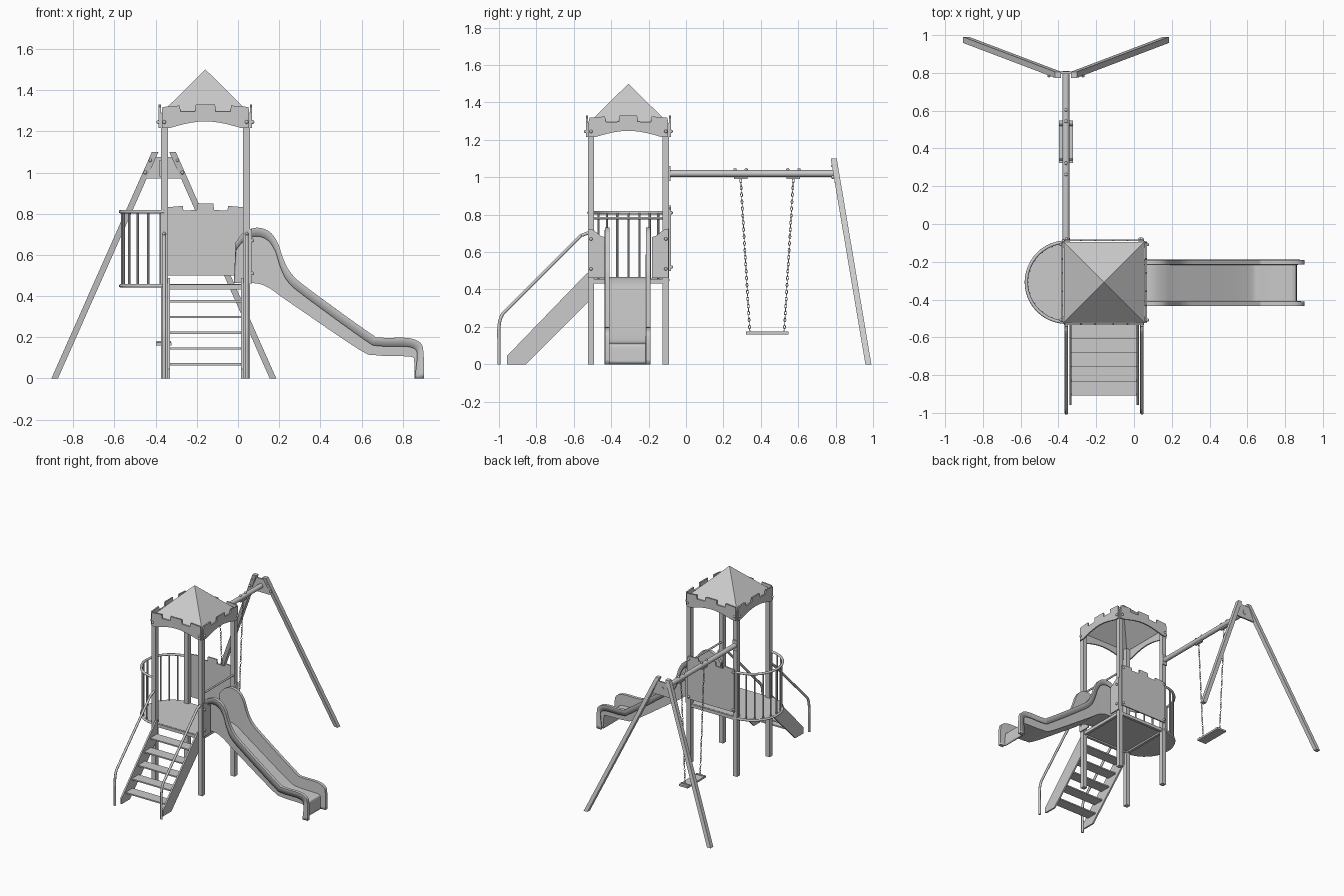
import bpy, bmesh, math
from mathutils import Vector as V

if "Cube" in bpy.data.objects:
    bpy.data.objects.remove(bpy.data.objects["Cube"])

CX, CY, H = -0.158, -0.308, 0.2      # tower centre and half post spacing


def finish(name, bm, smooth=False):
    bmesh.ops.recalc_face_normals(bm, faces=bm.faces[:])
    me = bpy.data.meshes.new(name)
    bm.to_mesh(me)
    bm.free()
    ob = bpy.data.objects.new(name, me)
    bpy.context.collection.objects.link(ob)
    if smooth:
        select(ob)
        bpy.ops.object.shade_smooth_by_angle(angle=math.radians(35))
    return ob


def select(ob):
    bpy.ops.object.select_all(action='DESELECT')
    ob.select_set(True)
    bpy.context.view_layer.objects.active = ob


def prism(name, pts, axis, a, b):
    """Polygon extruded along an axis from a to b."""
    put = {'x': lambda u, v: (a, u, v), 'y': lambda u, v: (u, a, v), 'z': lambda u, v: (u, v, a)}[axis]
    bm = bmesh.new()
    f = bm.faces.new([bm.verts.new(put(*p)) for p in pts])
    ext = bmesh.ops.extrude_face_region(bm, geom=[f])['geom']
    d = V([b - a if c == axis else 0 for c in 'xyz'])
    bmesh.ops.translate(bm, vec=d, verts=[g for g in ext if isinstance(g, bmesh.types.BMVert)])
    return finish(name, bm)


def box(name, x0, x1, y0, y1, z0, z1):
    return prism(name, [(x0, y0), (x1, y0), (x1, y1), (x0, y1)], 'z', z0, z1)


def tube(name, pts, r, cyclic=False, res=3):
    cu = bpy.data.curves.new(name, 'CURVE')
    cu.dimensions = '3D'
    cu.bevel_depth, cu.bevel_resolution, cu.use_fill_caps = r, res, True
    sp = cu.splines.new('POLY')
    sp.points.add(len(pts) - 1)
    for p, q in zip(sp.points, pts):
        p.co = (*q, 1)
    sp.use_cyclic_u = cyclic
    ob = bpy.data.objects.new(name, cu)
    bpy.context.collection.objects.link(ob)
    select(ob)
    bpy.ops.object.convert(target='MESH')
    bpy.ops.object.shade_smooth_by_angle(angle=math.radians(40))
    return ob


def bolt(p):
    bm = bmesh.new()
    bmesh.ops.create_uvsphere(bm, u_segments=10, v_segments=6, radius=0.009)
    bmesh.ops.translate(bm, vec=p, verts=bm.verts)
    finish('bolt', bm, True)


def smooth_path(pts, n=5):
    """Catmull-Rom resampling."""
    p = [V(q) for q in pts]
    p = [2 * p[0] - p[1]] + p + [2 * p[-1] - p[-2]]
    out = []
    for a, b, c, d in zip(p, p[1:], p[2:], p[3:]):
        for k in range(n):
            t = k / n
            out.append(0.5 * (2 * b + (c - a) * t + (2 * a - 5 * b + 4 * c - d) * t * t
                              + (3 * b - a - 3 * c + d) * t ** 3))
    return out + [p[-2]]


# Tower posts and platform
for sx in (-1, 1):
    for sy in (-1, 1):
        x, y = CX + sx * H, CY + sy * H
        box('tower_post', x - .017, x + .017, y - .017, y + .017, 0, 1.29)
box('platform', CX - .2, CX + .2, CY - .2, CY + .2, .444, .458)
for s in (-1, 1):
    box('platform_beam', CX - .185, CX + .185, CY + s * .2 - .01, CY + s * .2 + .01, .432, .456)
    box('platform_beam', CX + s * .2 - .01, CX + s * .2 + .01, CY - .185, CY + .185, .432, .456)

# Hollow pyramid roof
bm = bmesh.new()
tip = bm.verts.new((CX, CY, 1.5))
base = [bm.verts.new((CX + a * .213, CY + b * .213, 1.29)) for a, b in ((-1, -1), (1, -1), (1, 1), (-1, 1))]
for i in range(4):
    bm.faces.new((base[i], base[(i + 1) % 4], tip))
roof = finish('roof', bm)
m = roof.modifiers.new('thickness', 'SOLIDIFY')
m.thickness = 0.006

# Battlement fascia boards with arched underside
top = [(-.212, 1.3), (-.208, 1.318), (-.125, 1.325), (-.12, 1.295), (-.05, 1.297), (-.047, 1.33)]
low = [(-.212 + .424 * i / 12, 1.215 + .033 * math.sin(math.pi * min(max((i - 1) / 10, 0), 1))) for i in range(13)]
fascia = low + [(-u, v) for u, v in top] + top[::-1]
for s in (-1, 1):
    prism('roof_fascia', [(CX + u, v) for u, v in fascia], 'y', CY + s * .217, CY + s * .227)
    prism('roof_fascia', [(CY + u, v) for u, v in fascia], 'x', CX + s * .217, CX + s * .227)
    for t in (-1, 1):
        bolt((CX + t * H, CY + s * .229, 1.245))
        bolt((CX + s * .229, CY + t * H, 1.245))

# Battlement back panel
half = [(-.2, .5), (-.2, .83), (-.11, .838), (-.107, .815), (-.042, .818), (-.038, .85)]
prism('back_panel', [(CX + u, v) for u, v in half + [(-u, v) for u, v in half[::-1]]],
      'y', CY + .217, CY + .227)
for t in (-1, 1):
    for z in (.52, .81):
        bolt((CX + t * .19, CY + .229, z))

# Panels beside the slide, and the grab bar above it
for s in (-1, 1):
    prism('slide_side_panel', [(CY + s * u, v) for u, v in
          ((.125, .46), (.215, .46), (.215, .725), (.19, .72), (.145, .685), (.125, .68))], 'x', CX + .217, CX + .226)
    for z in (.51, .67):
        bolt((CX + .228, CY + s * .2, z))
tube('slide_grab_bar', [(CX + H, CY - H, .782), (CX + H, CY + H, .782)], .007)

# Half-round balcony: floor, rails and bars
BX = CX - H
arc = lambda r, a: (BX - r * math.sin(a), CY - r * math.cos(a))
angles = [math.pi * i / 24 for i in range(25)]
prism('balcony_floor', [arc(.208, a) for a in angles], 'z', .444, .458)
for z, r in ((.81, .009), (.45, .008)):
    tube('balcony_rail', [(*arc(.212, a), z) for a in angles], r)
for i in range(11):
    p = arc(.205, math.radians(5 + 17 * i))
    tube('balcony_bar', [(*p, .45), (*p, .81)], .006, res=2)

# Slide: (rim x, rim z, bed x, bed z) stations swept across the width
st = [(-.01, .66, -.02, .465), (.03, .708, .02, .465), (.09, .73, .07, .465), (.15, .712, .1, .462),
      (.19, .66, .13, .452), (.22, .575, .17, .43), (.26, .505, .21, .4), (.34, .435, .3, .338),
      (.63, .225, .59, .142), (.69, .197, .67, .115), (.82, .195, .81, .11), (.88, .175, .845, .106),
      (.898, .13, .857, .09), (.9, 0, .86, 0)]
rim = smooth_path([(a, 0, b) for a, b, c, d in st])
bed = smooth_path([(c, 0, d) for a, b, c, d in st])
SY = -.312
bm = bmesh.new()
rows = []
for T, B in zip(rim, bed):
    M = T + (B - T).normalized() * .04
    M.z, T.z, B.z = max(M.z, 0), max(T.z, 0), max(B.z, 0)
    prof = [(-.12, M), (-.12, T), (-.1, T), (-.098, B)]
    prof += [(-y, p) for y, p in prof[::-1]]
    rows.append([bm.verts.new((p.x, SY + y, p.z)) for y, p in prof])
for r, q in zip(rows, rows[1:]):
    for i in range(7):
        bm.faces.new((r[i], r[i + 1], q[i + 1], q[i]))
slide = finish('slide', bm, True)
m = slide.modifiers.new('thickness', 'SOLIDIFY')
m.thickness, m.offset = .006, 0

# Stairs and handrails
for s in (-1, 1):
    x = CX + s * .178
    prism('stair_stringer', [(-.957, 0), (-.957, .045), (-.53, .487), (-.51, .487), (-.51, .345), (-.856, 0)],
          'x', x - .006, x + .006)
    rail = [(-1, 0), (-1, .1), (-1, .2), (-.985, .26), (-.945, .305), (-.76, .49), (-.58, .67), (-.555, .69), (-.515, .705)]
    tube('stair_handrail', [(CX + s * H, p.y, p.z) for p in smooth_path([(0, *q) for q in rail], 4)], .009)
for i in range(5):
    y, z = -.908 + i * .0755, .07 + i * .0765
    box('stair_tread', CX - .175, CX + .175, y, y + .085, z - .006, z + .004)

# Swing beam, gusset plate and splayed legs
SX = -.36
tube('swing_beam', [(SX, -.095, 1.02), (SX, .81, 1.02)], .018, res=5)
box('beam_bracket', SX - .02, SX + .02, -.093, -.083, .98, 1.06)
prism('leg_gusset', [(SX - .04, 1.075), (SX + .05, 1.075), (SX + .09, .97), (SX - .09, .97)], 'y', .795, .807)
for s in (-1, 1):
    lo, hi, w = V((SX + s * .53, .975, 0)), V((SX + s * .042, .79, 1.1)), .016
    bm = bmesh.new()
    rings = [[bm.verts.new(c + V((a * w, b * w, 0))) for a, b in ((-1, -1), (1, -1), (1, 1), (-1, 1))]
             for c in (lo, hi)]
    for i in range(4):
        j = (i + 1) % 4
        bm.faces.new((rings[0][i], rings[0][j], rings[1][j], rings[1][i]))
    for r in rings:
        bm.faces.new(r)
    finish('swing_leg', bm)
    for z in (1.0, 1.06):
        bolt((SX + s * (.09 - (z - 1) * .4), .785, z))

# Swing seat, hangers and chains of alternating links
box('swing_seat', SX - .038, SX + .038, .322, .548, .16, .174)
for s in (-1, 1):
    a, b = V((SX, .433 + s * .141, .99)), V((SX, .433 + s * .092, .172))
    box('swing_hanger', SX - .01, SX + .01, a.y - .036, a.y + .036, .99, 1.0)
    for d in (-.03, .03):
        bolt((SX, a.y + d, 1.04))
    tube('seat_rod', [(SX - .035, b.y, .178), (SX + .035, b.y, .178)], .005)
    n, bm = 44, bmesh.new()
    axis = (b - a).normalized()
    for i in range(n):
        c = a.lerp(b, (i + .5) / n)
        side = V((1, 0, 0)) if i % 2 else axis.cross(V((1, 0, 0)))
        out = side.cross(axis)
        ring = []
        for k in range(8):
            t = k * math.pi / 4
            mid = axis * .012 * math.cos(t) + side * .0055 * math.sin(t)
            rad = (axis * math.cos(t) + side * math.sin(t)) * .002
            ring.append([bm.verts.new(c + mid + rad * u + out * .002 * v)
                         for u, v in ((1, 0), (0, 1), (-1, 0), (0, -1))])
        for k in range(8):
            for j in range(4):
                bm.faces.new((ring[k][j], ring[k][(j + 1) % 4], ring[(k + 1) % 8][(j + 1) % 4], ring[(k + 1) % 8][j]))
    finish('swing_chain', bm)
